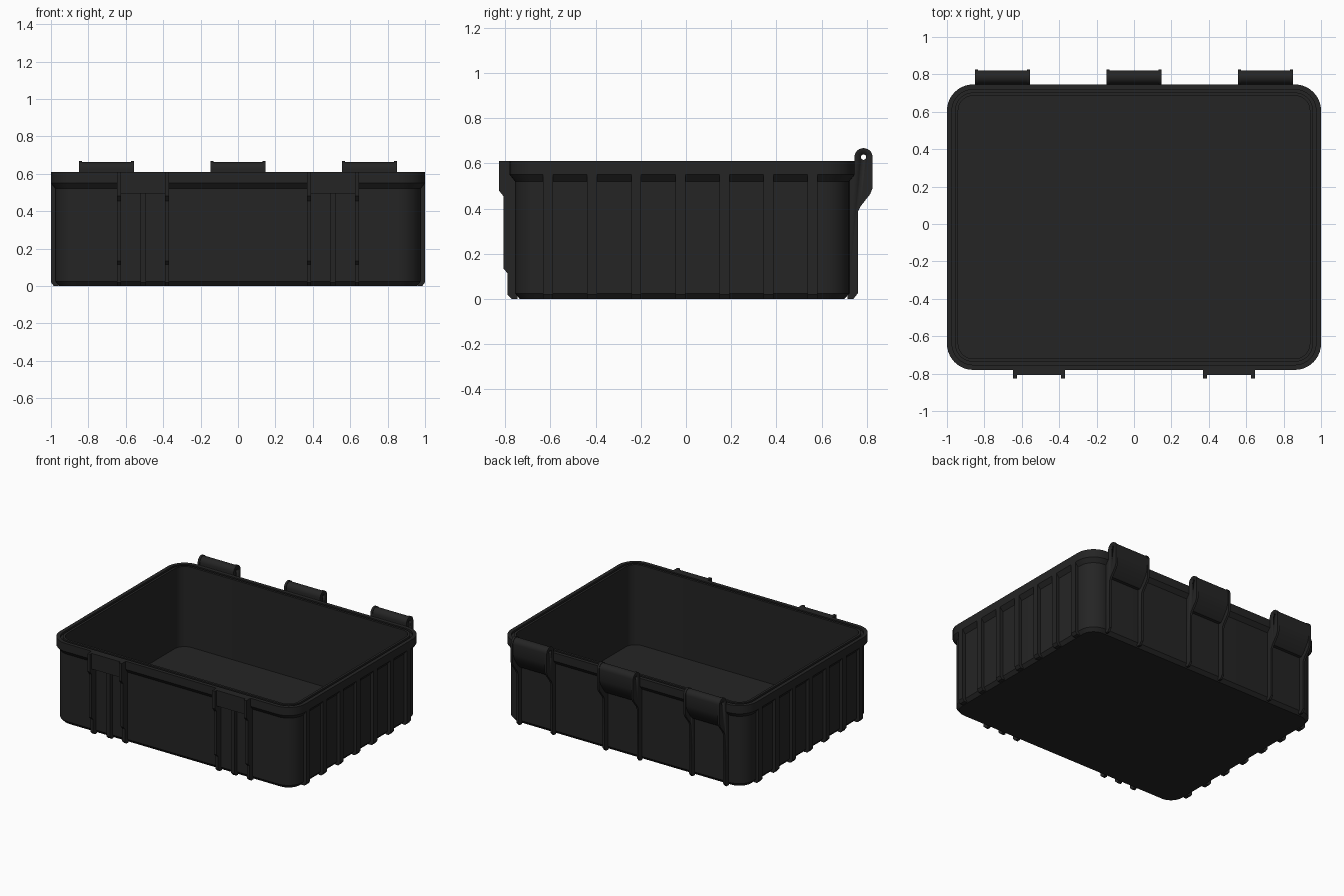
import bpy, bmesh
from math import pi, sin, cos, radians
from mathutils import Vector

cube = bpy.data.objects.get("Cube")
if cube:
    bpy.data.objects.remove(cube, do_unlink=True)

BLACK = (0.018, 0.018, 0.018, 1)
plastic = bpy.data.materials.new("black_plastic")
plastic.use_nodes = True
plastic.diffuse_color = BLACK
bsdf = plastic.node_tree.nodes["Principled BSDF"]
bsdf.inputs["Base Color"].default_value = BLACK
bsdf.inputs["Roughness"].default_value = 0.6

HEIGHT = 0.61
MID_Y, HALF_X, HALF_Y, RADIUS = -0.017, 1.0, 0.763, 0.14


def finish(name, bm, mirror=False):
    bmesh.ops.recalc_face_normals(bm, faces=bm.faces)
    mesh = bpy.data.meshes.new(name)
    bm.to_mesh(mesh)
    bm.free()
    mesh.materials.append(plastic)
    obj = bpy.data.objects.new(name, mesh)
    bpy.context.collection.objects.link(obj)
    bpy.ops.object.select_all(action='DESELECT')
    bpy.context.view_layer.objects.active = obj
    obj.select_set(True)
    bpy.ops.object.shade_smooth_by_angle(angle=radians(30))
    if mirror:
        mod = obj.modifiers.new("mirror", 'MIRROR')
        mod.use_clip = False
        mod.use_mirror_merge = False
    return obj


def add_prism(bm, profile, start, end, along='x'):
    """Extrude a (depth, z) outline from start to end along x or y."""
    def place(d, z, t):
        return (t, d, z) if along == 'x' else (d, t, z)
    ends = [[bm.verts.new(place(d, z, t)) for d, z in profile]
            for t in (start, end)]
    n = len(profile)
    for ring in ends:
        bm.faces.new(ring)
    for i in range(n):
        j = (i + 1) % n
        bm.faces.new((ends[0][i], ends[0][j], ends[1][j], ends[1][i]))


def rounded_loop(bm, inset, z, steps=10):
    """Rounded rectangle of vertices, inset from the rim outline."""
    verts = []
    r = RADIUS - inset
    for quarter, (sx, sy) in enumerate(((1, 1), (-1, 1), (-1, -1), (1, -1))):
        for i in range(steps + 1):
            a = (quarter + i / steps) * pi / 2
            verts.append(bm.verts.new((sx * (HALF_X - RADIUS) + r * cos(a),
                                       MID_Y + sy * (HALF_Y - RADIUS) + r * sin(a), z)))
    return verts


# Tub: outer wall, flared rim with seal groove, inner wall and floor
section = [(0.045, 0), (0.024, 0.025), (0.024, 0.52), (0.0, 0.55),
           (0.0, HEIGHT), (0.027, HEIGHT), (0.027, 0.595), (0.043, 0.595),
           (0.043, HEIGHT), (0.06, HEIGHT), (0.06, 0.02)]
bm = bmesh.new()
loops = [rounded_loop(bm, inset, z) for inset, z in section]
for low, high in zip(loops, loops[1:]):
    for i in range(len(low)):
        j = (i + 1) % len(low)
        bm.faces.new((low[i], low[j], high[j], high[i]))
bm.faces.new(loops[0])
bm.faces.new(loops[-1])
finish("tub", bm)

# Vertical ribs on both sides
rib = [(0.96, 0), (0.985, 0), (1.0, 0.02), (1.0, 0.55), (0.96, 0.55)]
bm = bmesh.new()
for k in range(-3, 4):
    y = -0.025 + k * 0.195
    add_prism(bm, rib, y - 0.022, y + 0.022, 'y')
finish("side_ribs", bm, mirror=True)

# Stepped rails on either side of each front latch
rail = [(-0.745, 0), (-0.77, 0), (-0.79, 0.02), (-0.79, 0.115), (-0.808, 0.135),
        (-0.808, 0.455), (-0.827, 0.48), (-0.827, HEIGHT), (-0.76, HEIGHT),
        (-0.745, 0.56)]
bm = bmesh.new()
for x in (0.38, 0.637):
    add_prism(bm, rail, x - 0.011, x + 0.011)
finish("latch_rails", bm, mirror=True)

# Catch plate between the rails
catch = [(-0.745, 0.495), (-0.808, 0.495), (-0.808, HEIGHT), (-0.76, HEIGHT),
         (-0.745, 0.56)]
bm = bmesh.new()
add_prism(bm, catch, 0.385, 0.63)
finish("latch_catch", bm, mirror=True)

# Slim centre rib under the catch
bm = bmesh.new()
add_prism(bm, [(-0.745, 0), (-0.765, 0), (-0.785, 0.02), (-0.785, 0.5),
               (-0.745, 0.5)], 0.492, 0.522)
finish("latch_centre_rib", bm, mirror=True)

# Pin cutter running through every hinge
PIN_Y, PIN_Z = 0.785, 0.627


def arc(radius, steps=14):
    return [(PIN_Y + radius * cos(pi * i / steps),
             PIN_Z + radius * sin(pi * i / steps)) for i in range(steps + 1)]


bm = bmesh.new()
hole = [(PIN_Y + 0.012 * cos(i * pi / 8), PIN_Z + 0.012 * sin(i * pi / 8))
        for i in range(16)]
add_prism(bm, hole, -1, 1)
cutter = finish("hinge_pin_cutter", bm)
cutter.hide_render = True
cutter.hide_viewport = True
cutter.display_type = 'WIRE'

# Hinge cheeks run down the back wall; the knuckle sits between them
cheek = [(0.715, 0), (0.74, 0), (0.76, 0.025), (0.76, 0.385), (0.772, 0.41),
         (0.814, 0.463), (0.825, 0.49)] + arc(0.04) + [(0.745, HEIGHT), (0.715, 0.56)]
knuckle = [(0.715, 0.43), (0.745, 0.43), (0.765, 0.45), (0.805, 0.51),
           (0.82, 0.55)] + arc(0.036) + [(0.749, HEIGHT), (0.715, 0.56)]


def hinge(name, left, right, mirror):
    parts = (("cheek_a", cheek, left, left + 0.016),
             ("knuckle", knuckle, left + 0.016, right - 0.016),
             ("cheek_b", cheek, right - 0.016, right))
    for part, profile, a, b in parts:
        bm = bmesh.new()
        add_prism(bm, profile, a, b)
        obj = finish(name + "_" + part, bm)
        cut = obj.modifiers.new("pin_hole", 'BOOLEAN')
        cut.object = cutter
        cut.operation = 'DIFFERENCE'
        cut.solver = 'EXACT'
        if mirror:
            mod = obj.modifiers.new("mirror", 'MIRROR')
            mod.use_mirror_merge = False


hinge("centre_hinge", -0.147, 0.147, False)
hinge("outer_hinge", 0.557, 0.85, True)
